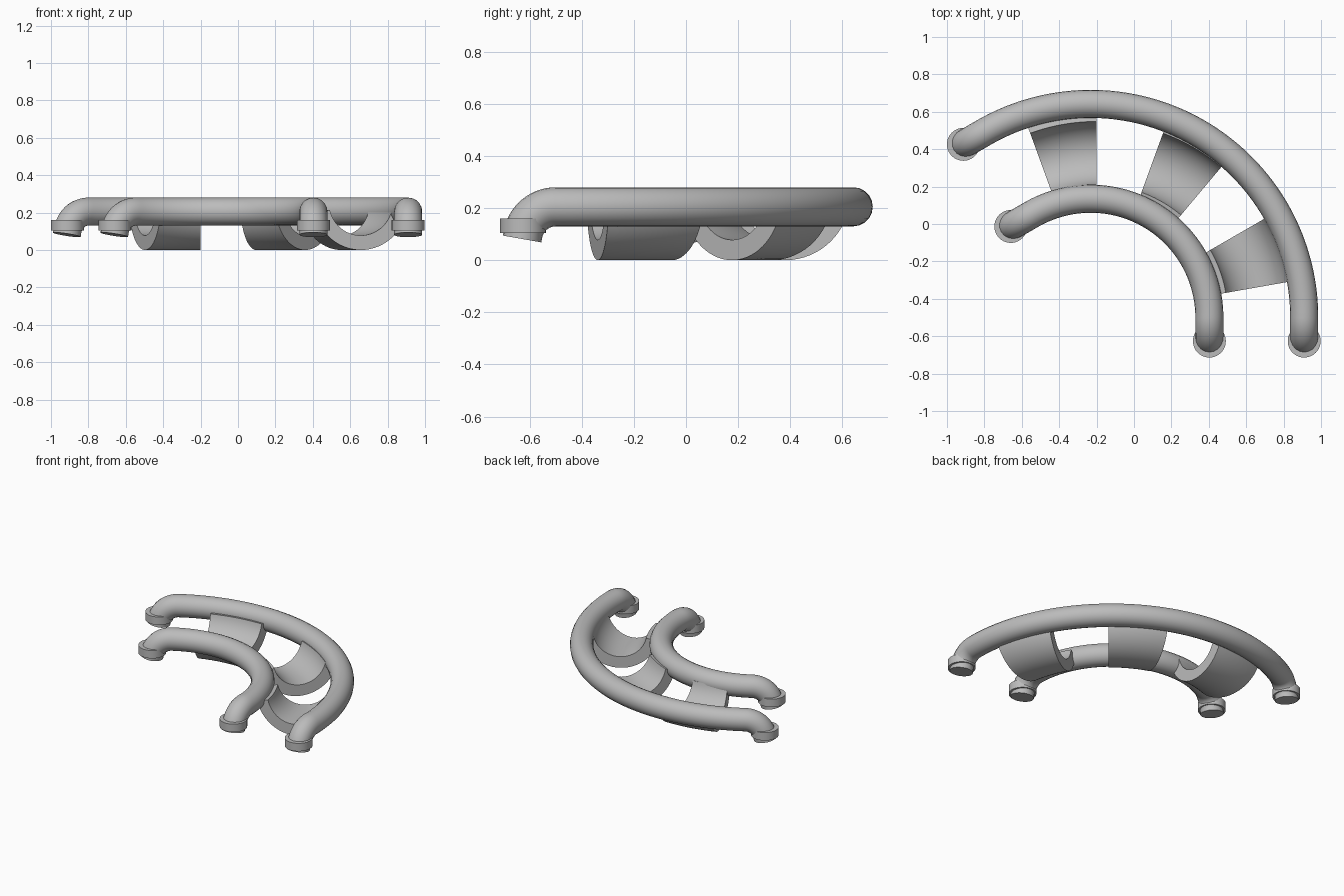
import bpy, bmesh
from math import radians, sin, cos, pi
from mathutils import Vector, Matrix

if "Cube" in bpy.data.objects:
    bpy.data.objects.remove(bpy.data.objects["Cube"])

GREY = (0.5, 0.5, 0.5, 1)
mat = bpy.data.materials.new("plain grey")
mat.use_nodes = True
mat.diffuse_color = GREY
mat.node_tree.nodes["Principled BSDF"].inputs["Base Color"].default_value = GREY

CENTRE = Vector((-0.232, -0.5, 0))
SWEEP = radians(120)
RAIL_Z, RAIL_R = 0.205, 0.075
BEND_R, BEND_ANGLE = 0.128, radians(80)


def finish(obj):
    """Give the part its material and smooth its rounded faces."""
    obj.data.materials.append(mat)
    bpy.ops.object.select_all(action="DESELECT")
    obj.select_set(True)
    bpy.context.view_layer.objects.active = obj
    if obj.type == "CURVE":
        bpy.ops.object.convert(target="MESH")
    bpy.ops.object.shade_smooth_by_angle(angle=radians(35))


def add_mesh(name, bm):
    bmesh.ops.recalc_face_normals(bm, faces=bm.faces)
    mesh = bpy.data.meshes.new(name)
    bm.to_mesh(mesh)
    bm.free()
    obj = bpy.data.objects.new(name, mesh)
    bpy.context.collection.objects.link(obj)
    finish(obj)


def polar(radius, angle, z):
    return CENTRE + Vector((radius * cos(angle), radius * sin(angle), z))


def end_bend(start, direction, steps=14):
    """Points that curve from level to almost straight down, plus a short stub."""
    pts = []
    for i in range(1, steps + 1):
        a = BEND_ANGLE * i / steps
        pts.append(start + direction * BEND_R * sin(a)
                   - Vector((0, 0, BEND_R * (1 - cos(a)))))
    down = direction * cos(BEND_ANGLE) - Vector((0, 0, sin(BEND_ANGLE)))
    pts.append(pts[-1] + down * 0.018)
    return pts


def add_collar(name, pos):
    bm = bmesh.new()
    bmesh.ops.create_cone(bm, cap_ends=True, segments=40, radius1=0.088,
                          radius2=0.088, depth=0.056,
                          matrix=Matrix.Translation((pos.x, pos.y, 0.132)))
    add_mesh(name, bm)


def add_rail(name, radius):
    steps = 72
    arc = [polar(radius, SWEEP * i / steps, RAIL_Z) for i in range(steps + 1)]
    first_dir = Vector((0, -1, 0))
    last_dir = Vector((-sin(SWEEP), cos(SWEEP), 0))
    path = end_bend(arc[0], first_dir)[::-1] + arc + end_bend(arc[-1], last_dir)
    curve = bpy.data.curves.new(name, "CURVE")
    curve.dimensions = "3D"
    curve.bevel_depth = RAIL_R
    curve.bevel_resolution = 8
    curve.use_fill_caps = True
    spline = curve.splines.new("POLY")
    spline.points.add(len(path) - 1)
    for point, co in zip(spline.points, path):
        point.co = (*co, 1)
    obj = bpy.data.objects.new(name, curve)
    bpy.context.collection.objects.link(obj)
    finish(obj)
    # Mounting collars around both turned-down ends
    add_collar(name + "_front_collar", arc[0] + first_dir * 0.126)
    add_collar(name + "_side_collar", arc[-1] + last_dir * 0.126)


def add_trough(name, start_deg, end_deg):
    """Thick U-shaped profile swept round the hub between the two rails."""
    hub = Vector((-0.2, -0.49, 0))
    mid, z_mid, outer, inner = 0.87, 0.25, 0.25, 0.172
    n, steps = 28, 10
    lo, hi = pi + radians(12), 2 * pi - radians(12)
    angles = [lo + (hi - lo) * i / n for i in range(n + 1)]
    profile = [(mid + outer * cos(a), z_mid + outer * sin(a)) for a in angles]
    profile += [(mid + inner * cos(a), z_mid + inner * sin(a)) for a in angles[::-1]]
    bm = bmesh.new()
    rings = []
    for s in range(steps + 1):
        t = radians(start_deg + (end_deg - start_deg) * s / steps)
        rings.append([bm.verts.new(hub + Vector((r * cos(t), r * sin(t), z)))
                      for r, z in profile])
    count = len(profile)
    for a, b in zip(rings, rings[1:]):
        for i in range(count):
            j = (i + 1) % count
            bm.faces.new((a[i], a[j], b[j], b[i]))
    # End faces as strips between the outer and inner curves
    for ring in (rings[0], rings[-1]):
        for i in range(n):
            bm.faces.new((ring[i], ring[i + 1], ring[count - 2 - i], ring[count - 1 - i]))
    add_mesh(name, bm)


add_rail("inner_rail", 0.635)
add_rail("outer_rail", 1.142)
for label, start in (("front", 10), ("middle", 50), ("back", 90)):
    add_trough(label + "_trough", start, start + 20)
